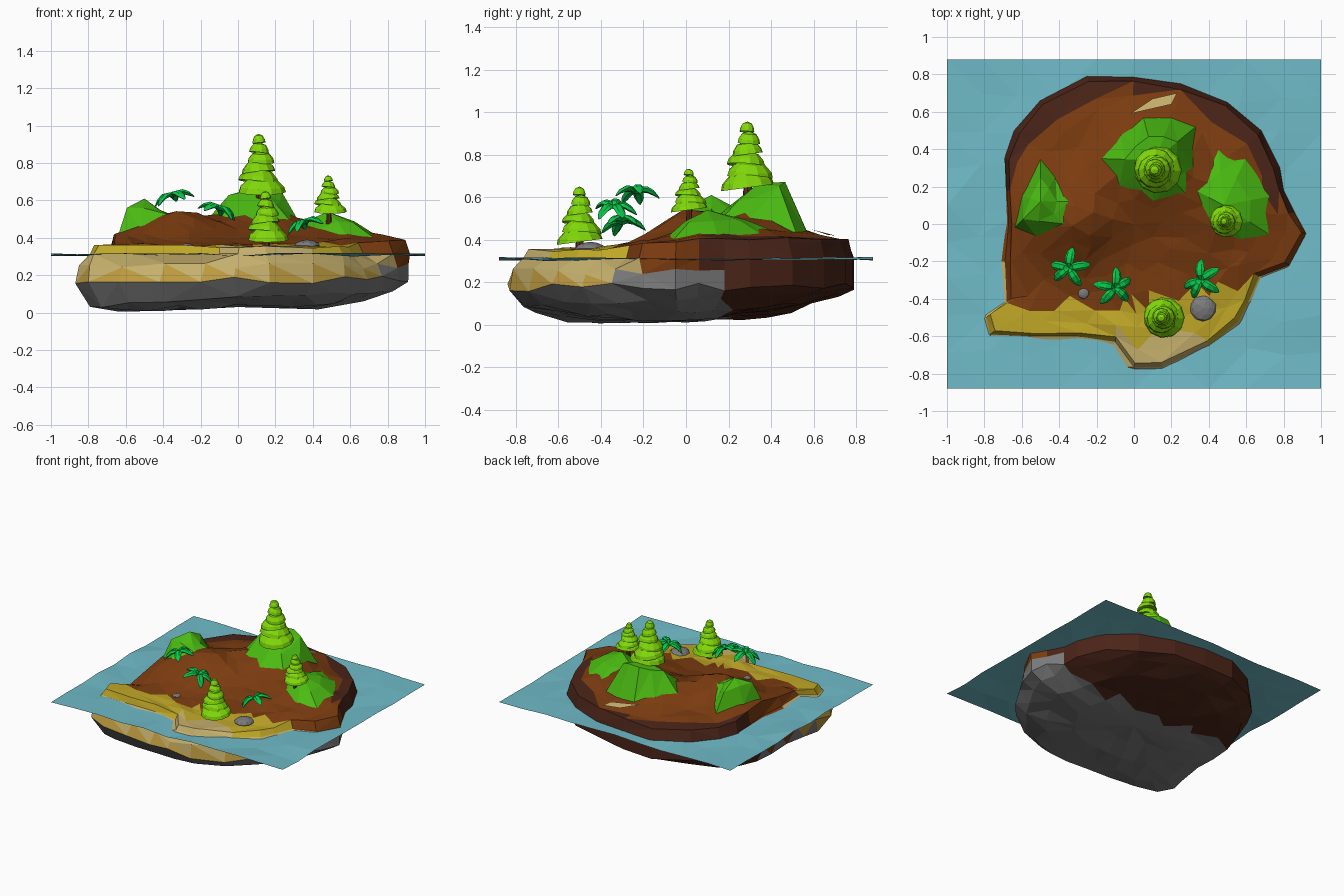
import bpy, bmesh, math, random
from mathutils import Vector, Matrix
from mathutils.bvhtree import BVHTree

if "Cube" in bpy.data.objects:
    bpy.data.objects.remove(bpy.data.objects["Cube"])

rnd = random.Random(4)
PAL = dict(brown=(.2, .045, .005), dark=(.07, .018, .009), sand=(.53, .39, .02),
           pale=(.56, .43, .15), ochre=(.5, .32, .05), grey=(.2, .2, .2),
           grass=(.07, .5, .006), leaf=(.22, .7, .003), palm=(.003, .58, .07),
           water=(.16, .5, .58), bark=(.11, .03, .01))
MAT = {}
for key, col in PAL.items():
    MAT[key] = bpy.data.materials.new(key)
    MAT[key].diffuse_color = (*col, 1)


def finish(bm, name, mats, recalc=True):
    if recalc:
        bmesh.ops.recalc_face_normals(bm, faces=bm.faces)
    me = bpy.data.meshes.new(name)
    bm.to_mesh(me)
    bm.free()
    for m in mats:
        me.materials.append(MAT[m])
    ob = bpy.data.objects.new(name, me)
    bpy.context.collection.objects.link(ob)
    return ob


def loft(bm, rings, start=None, end=None):
    """Skin closed rings of points; optional end points close the shape."""
    vs = [[bm.verts.new(p) for p in r] for r in rings]
    n = len(vs[0])
    for a, b in zip(vs, vs[1:]):
        for i in range(n):
            bm.faces.new((a[i], a[(i + 1) % n], b[(i + 1) % n], b[i]))
    for pt, ring in ((start, vs[0]), (end, vs[-1])):
        if pt is not None:
            c = bm.verts.new(pt)
            for i in range(n):
                bm.faces.new((ring[i], ring[(i + 1) % n], c))


# Island: the shoreline and the fuller underwater outline, matched point by point
shore = [(.92, -.05), (.86, .06), (.80, .18), (.78, .3), (.68, .5), (.5, .65), (.25, .75), (0, .785),
         (-.25, .79), (-.5, .66), (-.64, .5), (-.69, .35), (-.68, .18), (-.67, 0), (-.69, -.2),
         (-.68, -.42), (-.79, -.5), (-.77, -.59), (-.55, -.6), (-.3, -.6), (-.1, -.63), (0, -.765),
         (.15, -.765), (.4, -.65), (.56, -.52), (.61, -.42), (.67, -.28), (.83, -.22)]
sunk = [(.91, -.05), (.86, .06), (.8, .18), (.78, .3), (.68, .5), (.5, .65), (.25, .75), (0, .785),
        (-.25, .79), (-.5, .67), (-.66, .52), (-.75, .36), (-.8, .18), (-.81, 0), (-.82, -.2),
        (-.84, -.4), (-.87, -.55), (-.8, -.67), (-.64, -.75), (-.42, -.78), (-.2, -.81), (-.02, -.84),
        (.17, -.83), (.4, -.74), (.57, -.63), (.69, -.49), (.77, -.35), (.86, -.2)]


def bump(x, y, cx, cy, sx, sy):
    return math.exp(-((x - cx) / sx) ** 2 - ((y - cy) / sy) ** 2)


def height(x, y):
    base = .355 + .04 * min(1, max(0, (y + .45) / .4))
    return (base + .16 * bump(x, y, .1, .3, .32, .24) + .15 * bump(x, y, -.35, .03, .24, .2)
            + .05 * bump(x, y, .5, .12, .25, .25))


def keel(x, y, s):
    x, y = x * s, y * s
    z = .04 - .04 * min(1, max(0, -x / .55)) - .02 * bump(x, y, .4, -.2, .2, .4)
    z += (.09 + .04 * x) * s ** 5 + .1 * max(0, y) ** 1.5
    return (x, y, max(0, z + rnd.uniform(-.012, .012)))


def jit(a):
    return rnd.uniform(-a, a)


rings = [[keel(x, y, s) for x, y in sunk] for s in (.25, .5, .74, .91)]
rings.append([(x, y, .175 + jit(.02)) for x, y in sunk])
rings.append([(a + (c - a) * .75, b + (d - b) * .75, .25 + jit(.015))
              for (a, b), (c, d) in zip(shore, sunk)])
rings.append([(x, y, .315) for x, y in shore])
for s in (.965, .87, .75, .62, .48, .33, .17):
    ring = []
    for x, y in shore:
        j = .03 * s if s < .9 else .008
        px, py = x * s + jit(j), y * s + jit(j)
        ring.append((px, py, height(px, py) + jit(.01)))
    rings.append(ring)
bm = bmesh.new()
loft(bm, rings, (0, 0, .03), (0, 0, height(0, 0)))
# merge the crowded inner points into irregular larger facets
bmesh.ops.remove_doubles(bm, verts=[v for v in bm.verts if v.co.xy.length < .6 and
                                    (v.co.z > .37 or v.co.z < .12)], dist=.085)
bmesh.ops.triangulate(bm, faces=bm.faces)
bmesh.ops.recalc_face_normals(bm, faces=bm.faces)
ISLE = ['brown', 'dark', 'sand', 'pale', 'ochre', 'grey']
for f in bm.faces:
    c = f.calc_center_median()
    beach = c.y < -.43 + .25 * max(0, c.x)
    if f.normal.z < -.5 or c.z < .12 or (c.z < .25 and c.x > 0 and -.3 < c.y < .15):
        key = 'dark' if c.y > .2 else 'grey'
    elif c.z < .3:
        key = 'dark' if c.y > .1 else 'brown' if c.y > -.25 else 'pale' if c.z > .22 else 'ochre'
    elif beach:
        key = 'pale' if c.y < -.6 and c.x > -.15 else 'sand'
    else:
        key = 'dark' if c.y > .1 and c.xy.length > .71 else 'brown'
    f.material_index = ISLE.index(key)
bvh = BVHTree.FromBMesh(bm)
finish(bm, 'island', ISLE)


def ground(x, y):
    hit = bvh.ray_cast(Vector((x, y, 2)), Vector((0, 0, -1)))[0]
    return hit.z if hit else .33


# Grassy hill caps
def hill(name, outline, top, mid_z, slope=(0, 0), k=.55):
    bm = bmesh.new()
    outer = [(x, y, ground(x, y) - .005) for x, y in outline]
    inner = []
    for x, y in outline:
        px, py = top[0] + (x - top[0]) * k, top[1] + (y - top[1]) * k
        z = mid_z + slope[0] * (px - top[0]) + slope[1] * (py - top[1])
        inner.append((px, py, max(z + jit(.012), ground(px, py) + .03)))
    loft(bm, [outer, inner], None, top)
    bmesh.ops.triangulate(bm, faces=bm.faces)
    finish(bm, name, ['grass'])


hill('grass_hill_back', [(-.18, .35), (-.08, .2), (.1, .11), (.28, .16), (.32, .3), (.33, .52),
     (.2, .57), (.05, .57), (-.07, .48)], (.11, .34, .665), .615, (0, .4))
hill('grass_hill_right', [(.33, .18), (.45, .42), (.6, .36), (.74, .15), (.73, -.06),
     (.58, -.09), (.42, -.02)], (.48, .1, .54), .49)
hill('grass_hill_left', [(-.5, .35), (-.42, .25), (-.34, .12), (-.37, 0), (-.52, -.07),
     (-.67, -.05), (-.6, .15)], (-.5, .12, .61), .555)

# Pale patch on the rear slope
bm = bmesh.new()
bm.faces.new([bm.verts.new((x, y, ground(x, y) + .012)) for x, y in
              ((-.02, .59), (.2, .64), (.23, .7), (.1, .67))])
finish(bm, 'pale_patch', ['pale'], False)

# Water sheet with gentle facets
bm = bmesh.new()
bmesh.ops.create_grid(bm, x_segments=10, y_segments=9, size=1)
for v in bm.verts:
    edge = abs(v.co.x) > .99 or abs(v.co.y) > .99
    v.co.y *= .88
    v.co.z = .31 + jit(.01)
    if not edge:
        v.co.x += jit(.04)
        v.co.y += jit(.04)
bmesh.ops.triangulate(bm, faces=bm.faces)
finish(bm, 'water', ['water'], False)


# Tiered conifers: stacked tilted domes on a trunk
def circle(r, z, n, twist=0):
    return [(r * math.cos(math.tau * i / n + twist), r * math.sin(math.tau * i / n + twist), z)
            for i in range(n)]


def conifer(name, x, y, z0, h, R, tiers=6):
    bm = bmesh.new()
    for t in range(tiers):
        u = t / tiers
        r, th = R * (1 - .87 * u), h * (.27 - .13 * u)
        z = z0 + h * .86 * t / (tiers - 1)
        part = bmesh.new()
        loft(part, [circle(r, 0, 11), circle(r * .93, th * .35, 11), circle(r * .62, th * .8, 11)],
             (0, 0, th * .3), (0, 0, th))
        a = t * 2.1
        part.transform(Matrix.Translation((x + .1 * r * math.cos(a), y + .1 * r * math.sin(a), z))
                       @ Matrix.Rotation(a, 4, 'Z') @ Matrix.Rotation(.13, 4, 'X'))
        bmesh.ops.recalc_face_normals(part, faces=part.faces)
        tmp = bpy.data.meshes.new('tier')
        part.to_mesh(tmp)
        part.free()
        bm.from_mesh(tmp)
        bpy.data.meshes.remove(tmp)
    finish(bm, name + '_foliage', ['leaf'], False)
    bm = bmesh.new()
    zb = ground(x, y) - .03
    loft(bm, [[(px + x, py + y, pz) for px, py, pz in circle(r, z, 7)]
              for r, z in ((R * .2, zb), (R * .08, z0 + h * .85))], (x, y, zb), (x, y, z0 + h * .87))
    finish(bm, name + '_trunk', ['bark'])


conifer('tall_tree', .115, .29, .645, .305, .128)
conifer('right_tree', .485, .015, .54, .19, .088)
conifer('beach_tree', .15, -.5, .39, .255, .11)


# Palm crowns: plump arched fronds
def palm(name, x, y, z, roll, angles):
    bm = bmesh.new()
    prof = [(.0, .01, 0), (.025, .021, .016), (.055, .026, .014), (.085, .022, -.003), (.105, .01, -.022)]
    tilt = Matrix.Translation((x, y, z)) @ Matrix.Rotation(-roll, 4, 'Y')
    for deg in angles:
        m = tilt @ Matrix.Rotation(math.radians(deg), 4, 'Z')
        rr = [[m @ Vector((d, cy, lift + cz * .6)) for cy, cz, _ in circle(w, 0, 6)]
              for d, w, lift in prof]
        loft(bm, rr, m @ Vector((-.005, 0, 0)), m @ Vector((.112, 0, -.03)))
    finish(bm, name, ['palm'])


palm('palm_left', -.345, -.235, .62, .25, (85, 10, 170, 215, 300))
palm('palm_middle', -.105, -.34, .55, -.32, (80, 25, 170, 230, 320))
palm('palm_right', .36, -.3, .475, .3, (95, 35, 200, 240, 325))

# Boulders
for name, x, y, r in (('large_rock', .37, -.45, .07), ('small_rock', -.27, -.37, .03)):
    bm = bmesh.new()
    bmesh.ops.create_icosphere(bm, subdivisions=2, radius=r)
    for v in bm.verts:
        v.co *= rnd.uniform(.95, 1.03)
        v.co.z *= .45
        v.co += Vector((x, y, ground(x, y)))
    finish(bm, name, ['grey'])

for m in bpy.data.materials:
    if m.users and not m.is_grease_pencil:
        m.use_nodes = True
        m.node_tree.nodes["Principled BSDF"].inputs["Base Color"].default_value = m.diffuse_color
